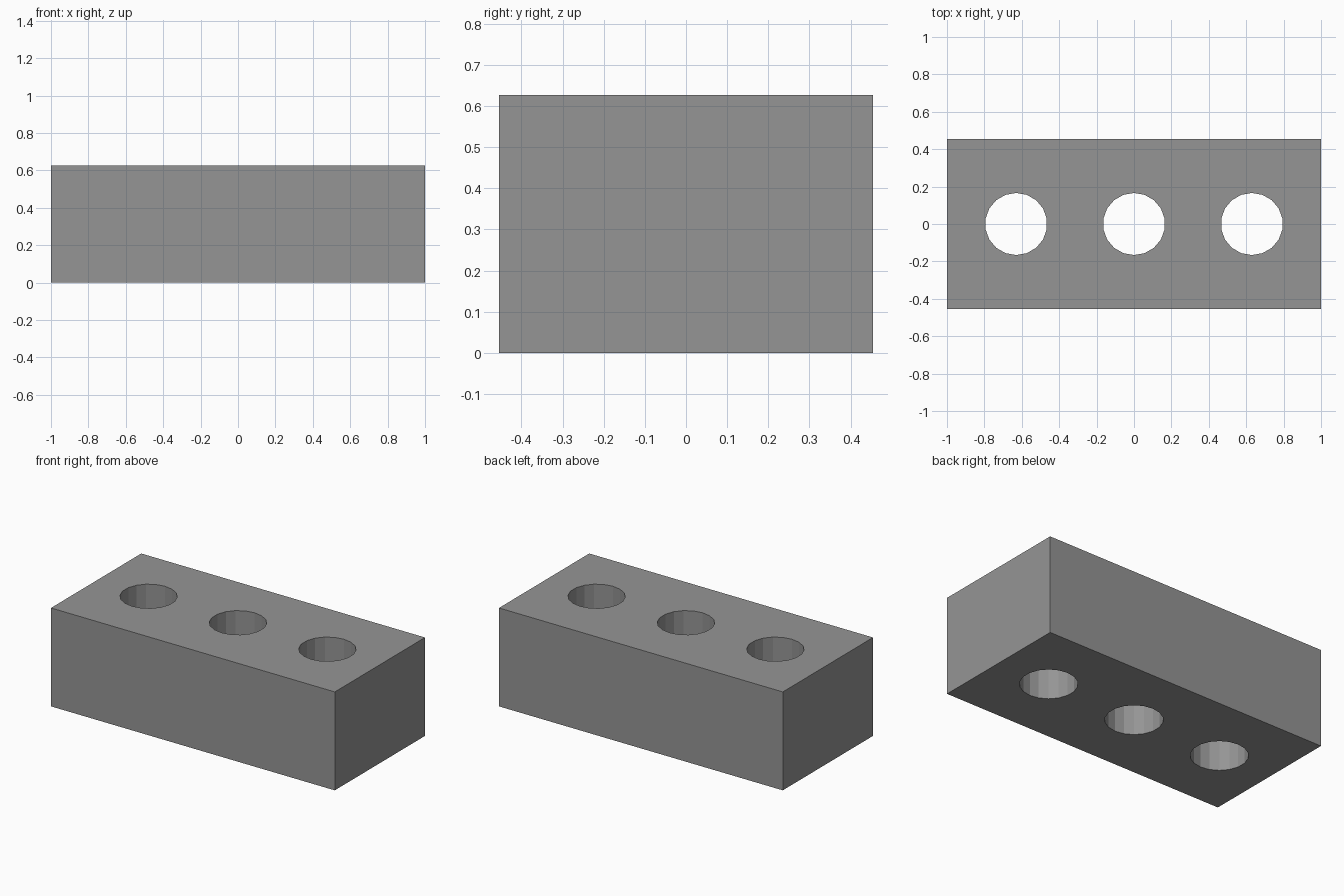
import bpy

if "Cube" in bpy.data.objects:
    bpy.data.objects.remove(bpy.data.objects["Cube"])

LENGTH, WIDTH, HEIGHT = 2.0, 0.908, 0.627
HOLE_RADIUS, HOLE_SPACING, HOLE_SIDES = 0.166, 0.63, 18

# Solid brick block
bpy.ops.mesh.primitive_cube_add(size=1, location=(0, 0, HEIGHT / 2))
brick = bpy.context.object
brick.name = "brick"
brick.scale = (LENGTH, WIDTH, HEIGHT)
bpy.ops.object.transform_apply(location=False, rotation=False, scale=True)

# Dark grey surface
dark_grey = bpy.data.materials.new("dark_grey")
dark_grey.diffuse_color = (0.3, 0.3, 0.3, 1)
dark_grey.use_nodes = True
dark_grey.node_tree.nodes["Principled BSDF"].inputs["Base Color"].default_value = dark_grey.diffuse_color
brick.data.materials.append(dark_grey)

# Three round holes, cut right through from top to bottom
for i in (-1, 0, 1):
    bpy.ops.mesh.primitive_cylinder_add(
        vertices=HOLE_SIDES, radius=HOLE_RADIUS, depth=HEIGHT * 2,
        location=(i * HOLE_SPACING, 0, HEIGHT / 2))
    cutter = bpy.context.object
    cutter.name = "hole_cutter"
    cutter.hide_render = True
    cutter.data.materials.append(dark_grey)

    bpy.context.view_layer.objects.active = brick
    cut = brick.modifiers.new("hole", 'BOOLEAN')
    cut.operation = 'DIFFERENCE'
    cut.solver = 'EXACT'
    cut.object = cutter
    bpy.ops.object.modifier_apply(modifier=cut.name)
    bpy.data.objects.remove(cutter)
